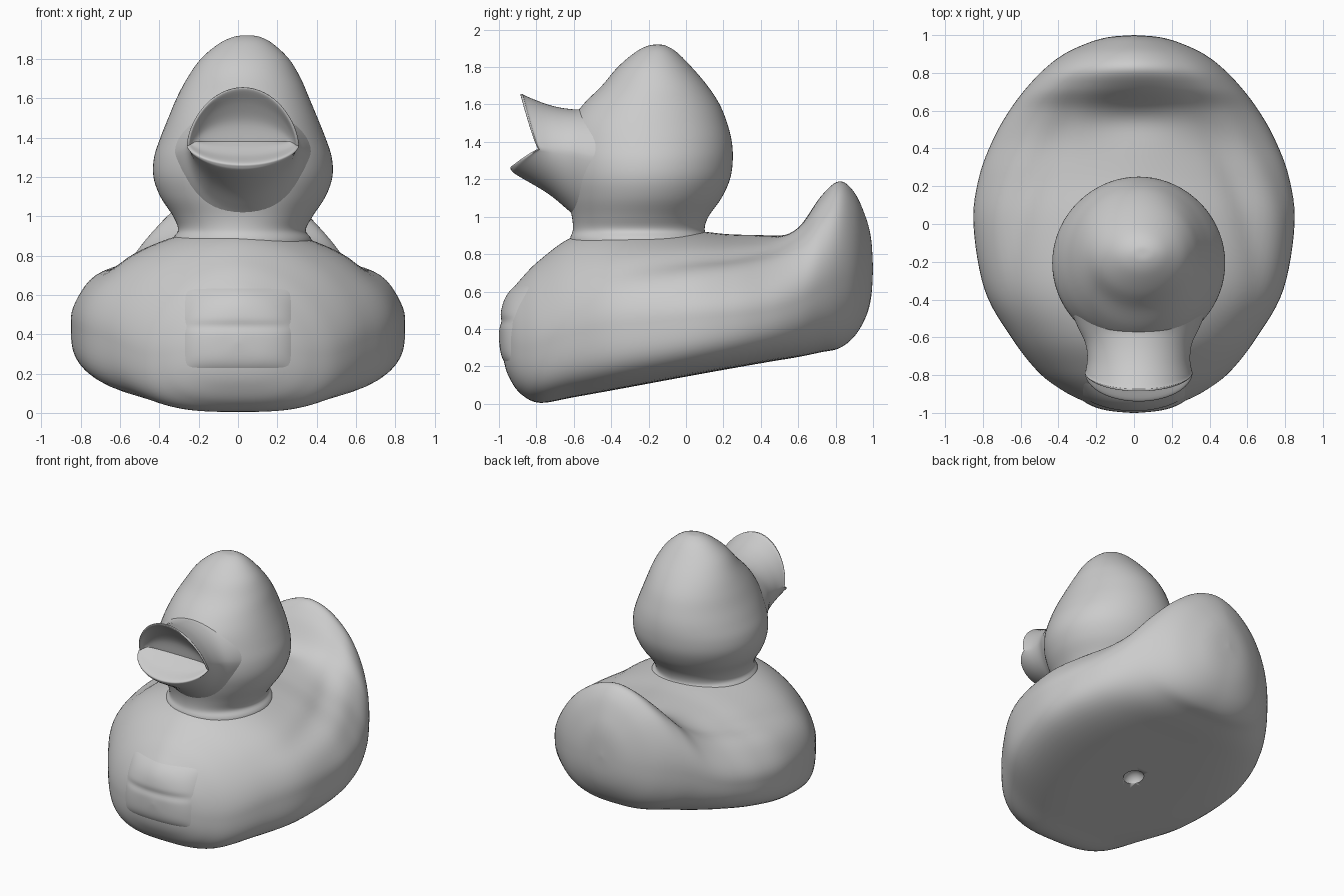
import bpy, bmesh, math
from mathutils import Vector
from mathutils.bvhtree import BVHTree

if "Cube" in bpy.data.objects:
    bpy.data.objects.remove(bpy.data.objects["Cube"])


def resample(rows, steps):
    """Smooth Catmull-Rom interpolation through rows of numbers."""
    out = []
    n = len(rows)
    for i in range(n - 1):
        p0, p1, p2, p3 = (rows[max(i - 1, 0)], rows[i], rows[i + 1], rows[min(i + 2, n - 1)])
        for s in range(steps):
            t = s / steps
            out.append([0.5 * (2 * b + (c - a) * t + (2 * a - 5 * b + 4 * c - d) * t * t
                               + (3 * b - a - 3 * c + d) * t ** 3)
                        for a, b, c, d in zip(p0, p1, p2, p3)])
    out.append(list(rows[-1]))
    return out


def make_object(name, bm, angle=50):
    bmesh.ops.remove_doubles(bm, verts=bm.verts, dist=0.0005)
    bmesh.ops.recalc_face_normals(bm, faces=bm.faces)
    mesh = bpy.data.meshes.new(name)
    bm.to_mesh(mesh)
    bm.free()
    ob = bpy.data.objects.new(name, mesh)
    bpy.context.collection.objects.link(ob)
    bpy.ops.object.select_all(action='DESELECT')
    ob.select_set(True)
    bpy.context.view_layer.objects.active = ob
    bpy.ops.object.shade_smooth_by_angle(angle=math.radians(angle))
    return ob


def loft(name, loops):
    """Skin a list of closed loops."""
    bm = bmesh.new()
    rings = [[bm.verts.new(p) for p in loop] for loop in loops]
    for a, b in zip(rings, rings[1:]):
        for k in range(len(a)):
            j = (k + 1) % len(a)
            bm.faces.new((a[k], a[j], b[j], b[k]))
    return make_object(name, bm)


def gauss(v, width):
    return math.exp(-(v / width) ** 2)


# Body with upturned tail: y, half width, bottom, top
body_rows = [
    (-0.985, 0.0, 0.36, 0.36), (-0.972, 0.14, 0.22, 0.50), (-0.94, 0.26, 0.13, 0.59),
    (-0.88, 0.38, 0.05, 0.67), (-0.78, 0.51, 0.005, 0.77), (-0.60, 0.65, 0.035, 0.895),
    (-0.35, 0.79, 0.08, 0.95), (0.0, 0.85, 0.145, 0.93), (0.25, 0.82, 0.19, 0.905),
    (0.45, 0.745, 0.225, 0.915), (0.60, 0.66, 0.25, 0.99), (0.72, 0.57, 0.275, 1.12),
    (0.82, 0.475, 0.297, 1.19), (0.90, 0.37, 0.36, 1.13), (0.96, 0.24, 0.46, 1.0),
    (0.99, 0.13, 0.57, 0.88), (1.0, 0.0, 0.72, 0.72)]


def body_loop(y, w, zb, zt, count=96):
    mid = zb + 0.42 * (zt - zb)
    # wing groove climbs towards the tail
    groove_at = math.radians(32 + 24 * min(max((y + 0.35) / 0.9, 0), 1))
    fade = gauss(y - 0.15, 0.42)
    # flat underside, softer at the front and back ends
    under = 2.2 + 1.9 * gauss(y + 0.1, 0.8)
    loop = []
    for k in range(count):
        t = 2 * math.pi * k / count
        c, s = math.cos(t), math.sin(t)
        n = 1.8 if s > 0 else under
        r = (abs(c) ** n + abs(s) ** n) ** (-1 / n)
        x, z = w * c * r, mid + (zt - mid if s > 0 else mid - zb) * s * r
        if s > 0:
            side = math.atan2(s, abs(c))
            dent = fade * (0.02 * gauss(side - groove_at, 0.13)
                           - 0.014 * gauss(side - groove_at + 0.26, 0.18))
            x -= dent * c
            z -= dent * s
            # hollow in front of the tail
            z -= 0.05 * gauss(y - 0.58, 0.12) * gauss(x, 0.25) * s
        loop.append((x, y, z))
    return loop


body = loft("body", [body_loop(*r) for r in resample(body_rows, 6)])

# Softly raised two-bar patch on the chest, projected onto the body
tree = BVHTree.FromPolygons([v.co for v in body.data.vertices],
                            [p.vertices for p in body.data.polygons])
bm = bmesh.new()
NX, NZ = 44, 36
grid = []
for i in range(NX + 1):
    column = []
    for j in range(NZ + 1):
        u, v = 2 * i / NX - 1, 2 * j / NZ - 1
        x, z = 0.28 * u, 0.43 + 0.21 * v
        hit = tree.ray_cast(Vector((x, -2, z)), Vector((0, 1, 0)))
        y = hit[0].y if hit[0] else -0.9
        height = (1 - u ** 6) * (1 - v ** 6) * (1 - 0.4 * gauss(v - 0.05, 0.12))
        column.append(bm.verts.new((x, y + 0.004 - 0.02 * height, z)))
    grid.append(column)
for i in range(NX):
    for j in range(NZ):
        bm.faces.new((grid[i][j], grid[i + 1][j], grid[i + 1][j + 1], grid[i][j + 1]))
make_object("chest_patch", bm)

# Small round dimple under the body
bm = bmesh.new()
bmesh.ops.create_uvsphere(bm, u_segments=24, v_segments=12, radius=0.075)
for v in bm.verts:
    v.co += Vector((0, 0, 0.12))
cutter = make_object("dimple_cutter", bm)
cutter.hide_render = True
cutter.hide_viewport = True
mod = body.modifiers.new("dimple", 'BOOLEAN')
mod.operation = 'DIFFERENCE'
mod.object = cutter

# Head and flared neck: z, front y, back y, half width, centre x
head_rows = [
    (0.80, -0.62, 0.13, 0.36, 0.02), (0.88, -0.62, 0.125, 0.355, 0.02),
    (0.93, -0.605, 0.10, 0.325, 0.02), (1.0, -0.61, 0.12, 0.355, 0.025),
    (1.1, -0.635, 0.19, 0.42, 0.025), (1.2, -0.655, 0.235, 0.455, 0.025),
    (1.3, -0.66, 0.25, 0.452, 0.025), (1.4, -0.65, 0.245, 0.42, 0.025),
    (1.5, -0.62, 0.22, 0.38, 0.025), (1.6, -0.55, 0.18, 0.338, 0.025),
    (1.7, -0.45, 0.115, 0.29, 0.03), (1.8, -0.365, 0.03, 0.225, 0.035),
    (1.88, -0.27, -0.05, 0.135, 0.04), (1.915, -0.20, -0.11, 0.06, 0.045),
    (1.92, -0.15, -0.15, 0.0, 0.045)]


def head_loop(z, front, back, w, cx, count=72):
    cy, ry = (front + back) / 2, (back - front) / 2
    return [(cx + w * math.cos(2 * math.pi * k / count),
             cy + ry * math.sin(2 * math.pi * k / count), z) for k in range(count)]


loft("head", [head_loop(*r) for r in resample(head_rows, 5)])

# Open bill: half width, mid z, rise, drop, corner y, extra reach above, extra reach below
bill_rows = [
    (0.385, 1.30, 0.34, 0.38, -0.40, 0.0, 0.0), (0.325, 1.325, 0.255, 0.37, -0.54, 0.0, 0.0),
    (0.283, 1.345, 0.232, 0.31, -0.63, 0.0, 0.0), (0.272, 1.355, 0.245, 0.23, -0.71, 0.03, 0.03),
    (0.28, 1.36, 0.285, 0.14, -0.77, 0.085, 0.13), (0.285, 1.36, 0.297, 0.11, -0.785, 0.09, 0.15),
    (0.272, 1.362, 0.283, 0.09, -0.79, 0.092, 0.14), (0.26, 1.37, 0.20, 0.06, -0.775, 0.045, 0.075),
    (0.24, 1.38, 0.10, 0.025, -0.765, 0.0, 0.02), (0.22, 1.38, 0.0, 0.0, -0.755, -0.01, -0.01)]


def bill_loop(w, mid, rise, drop, y, above, below, count=64):
    loop = []
    for k in range(count):
        t = 2 * math.pi * k / count
        s = math.sin(t)
        lift = rise * s ** 1.2 if s > 0 else -drop * abs(s) ** 1.2
        loop.append((0.025 + w * math.cos(t),
                     y - (above if s > 0 else below) * abs(s), mid + lift))
    return loop


loft("bill", [bill_loop(*r) for r in resample(bill_rows, 5)])
